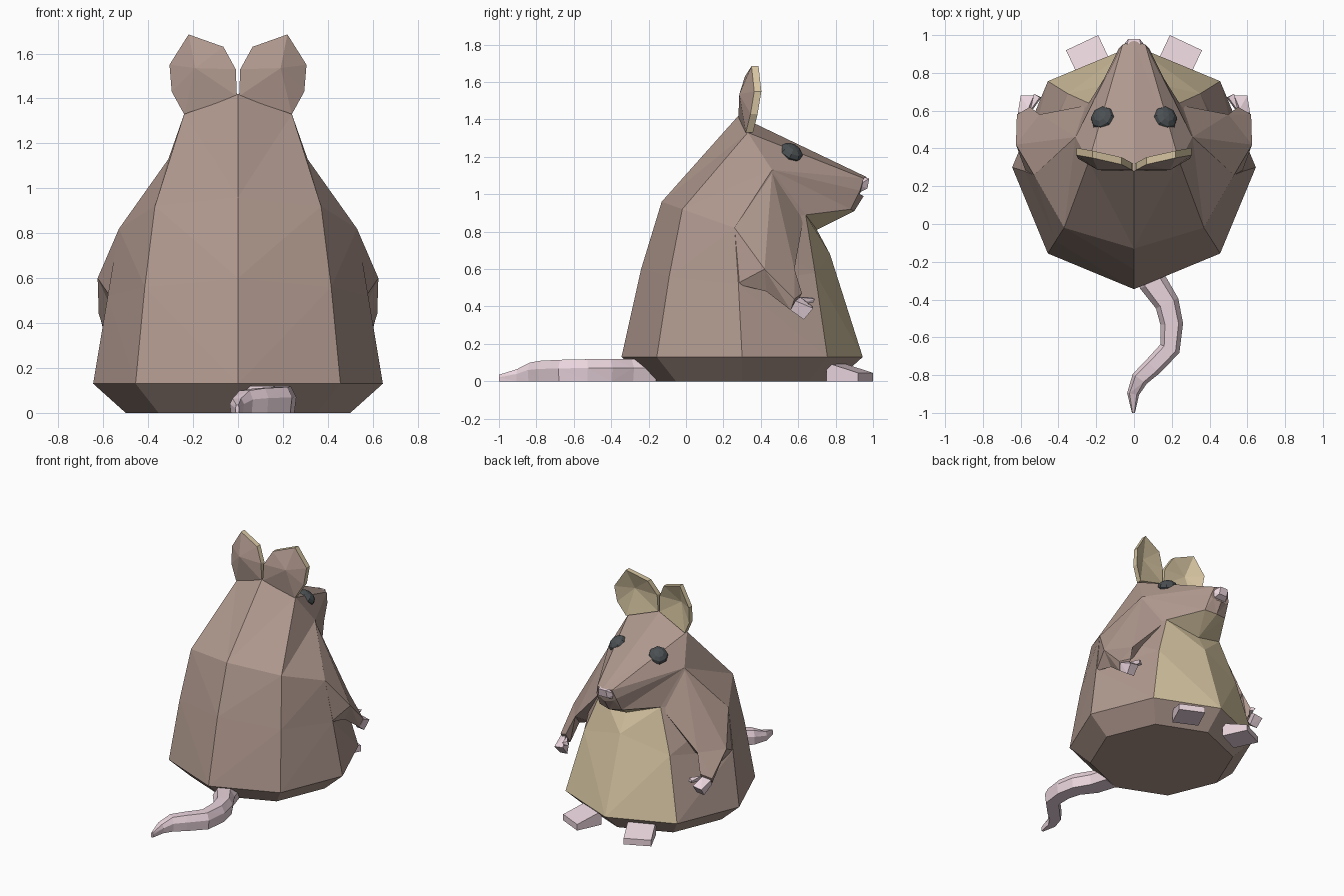
import bpy, bmesh, math
from mathutils import Vector, Matrix

if "Cube" in bpy.data.objects:
    bpy.data.objects.remove(bpy.data.objects["Cube"])


def mat(name, rgb):
    m = bpy.data.materials.new(name)
    m.diffuse_color = (*rgb, 1)
    m.use_nodes = True
    m.node_tree.nodes["Principled BSDF"].inputs["Base Color"].default_value = m.diffuse_color
    return m


FUR = mat("fur", (0.43, 0.315, 0.27))
CREAM = mat("cream", (0.68, 0.56, 0.36))
PINK = mat("pink", (0.82, 0.66, 0.72))
DARK = mat("dark", (0.07, 0.08, 0.085))


def finish(bm, name, *mats):
    bmesh.ops.recalc_face_normals(bm, faces=bm.faces)
    me = bpy.data.meshes.new(name)
    bm.to_mesh(me)
    bm.free()
    for m in mats:
        me.materials.append(m)
    ob = bpy.data.objects.new(name, me)
    bpy.context.collection.objects.link(ob)
    return ob


def loft(rings, name, *mats, pick=None):
    """Skin closed rings; pick(row, column) gives the material index."""
    bm = bmesh.new()
    vs = [[bm.verts.new(p) for p in r] for r in rings]
    n = len(vs[0])
    for r in range(len(vs) - 1):
        for c in range(n):
            d = (c + 1) % n
            f = bm.faces.new((vs[r][c], vs[r][d], vs[r + 1][d], vs[r + 1][c]))
            f.material_index = pick(r, c) if pick else 0
    bm.faces.new(vs[0])
    bm.faces.new(vs[-1])
    bmesh.ops.triangulate(bm, faces=[f for f in bm.faces if len(f.verts) == 4],
                          quad_method='SHORT_EDGE')
    return finish(bm, name, *mats)


def hull(points, s, name, m):
    """Faceted block around the points, mirrored when s is -1."""
    bm = bmesh.new()
    for x, y, z in points:
        bm.verts.new((x * s, y, z))
    res = bmesh.ops.convex_hull(bm, input=bm.verts)
    junk = {g for g in res["geom_interior"] + res["geom_unused"]
            if isinstance(g, bmesh.types.BMVert)}
    bmesh.ops.delete(bm, geom=list(junk), context='VERTS')
    return finish(bm, name, m)


# Body and head: half rings running from back centre to front centre
def octagon(r, z):
    return [(r * math.sin(a * math.pi / 4), 0.3 - r * math.cos(a * math.pi / 4), z)
            for a in range(5)]


half_rings = [
    octagon(0.5, 0), octagon(0.645, 0.13),
    [(0, -.24, .6), (.415, -.09, .56), (.58, .28, .52), (.35, .69, .58), (0, .77, .68)],
    [(0, -.13, .96), (.37, -.02, .92), (.53, .26, .82), (.24, .64, .89), (0, .7, .81)],
    [(0, .28, 1.42), (.24, .33, 1.33), (.31, .46, 1.13), (.09, .88, .92), (0, .9, .91)],
    [(0, .97, 1.09), (.06, .95, 1.085), (.08, .93, 1.02), (.06, .93, 1.0), (0, .95, .99)],
]
rings = [h + [(-x, y, z) for x, y, z in h[3:0:-1]] for h in half_rings]
loft(rings, "body", FUR, CREAM,
     pick=lambda r, c: int(c in (3, 4) and 1 <= r <= 3))

# Nose tip
hull([(x * k, y, z) for k in (1, -1) for x, y, z in
      [(.04, .93, 1.095), (.075, .925, 1.05), (.03, .98, 1.085),
       (.035, .97, 1.03), (.05, .93, 1.01)]], 1, "nose", PINK)

# Tail lying on the ground: x, y, half width, height
path = [(.06, -.18, .075, .12), (.1, -.31, .075, .12), (.175, -.42, .065, .12),
        (.2, -.53, .06, .118), (.19, -.66, .055, .115), (.1, -.755, .05, .11),
        (.03, -.82, .045, .1), (-.005, -.9, .032, .065), (-.003, -1, .008, .035)]
tail = []
for i, (x, y, w, h) in enumerate(path):
    a, b = path[max(i - 1, 0)], path[min(i + 1, len(path) - 1)]
    side = Vector((a[1] - b[1], b[0] - a[0], 0)).normalized()
    tail.append([Vector((x, y, 0)) + side * w * u + Vector((0, 0, h * v))
                 for u, v in ((-.85, 0), (-1, .6), (-.6, 1), (.6, 1), (1, .6), (.85, 0))])
loft(tail, "tail", PINK)

for s, tag in ((1, "right"), (-1, "left")):
    # Arm and hand
    elbow = [(.625, .42, .6), (.5, .58, .6), (.57, .43, .48)]
    wrist = [(.62, .58, .44), (.55, .62, .47), (.6, .56, .38), (.54, .58, .4)]
    hull([(.53, .26, .82), (.31, .46, 1.12), (.24, .63, .88), (.57, .27, .52),
          (.42, .5, .55)] + elbow, s, "upper_arm_" + tag, FUR)
    hull(elbow + wrist, s, "forearm_" + tag, FUR)
    hull([(.615, .585, .43), (.56, .61, .45), (.6, .56, .38), (.55, .58, .39),
          (.6, .68, .39), (.53, .68, .4), (.59, .63, .33), (.53, .63, .335)],
         s, "hand_" + tag, PINK)
    hull([(.55, .6, .45), (.54, .6, .41), (.5, .67, .45), (.49, .67, .42),
          (.53, .69, .44), (.52, .68, .42)], s, "thumb_" + tag, PINK)

    # Foot
    foot = [(.19, 1.0), (.36, .92), (.28, .75), (.11, .83)]
    hull([(x, y, 0) for x, y in foot]
         + [(x, y, h) for (x, y), h in zip(foot, (.045, .045, .1, .1))],
         s, "foot_" + tag, PINK)

    # Cupped ear: brown back, cream rim and front
    rim = [(0.005, .28, 1.41), (.01, .285, 1.53), (.065, .315, 1.63), (.22, .35, 1.685),
           (.305, .365, 1.55), (.295, .345, 1.43), (.24, .32, 1.33)]
    bm = bmesh.new()
    back = [bm.verts.new((x * s, y, z)) for x, y, z in rim]
    front = [bm.verts.new((x * s, y + .038, z)) for x, y, z in rim]
    for ring, y, m in ((back, .285, 0), (front, .325, 1)):
        mid = bm.verts.new((.19 * s, y, 1.535))
        for i in range(7):
            f = bm.faces.new((ring[i], ring[(i + 1) % 7], mid))
            f.material_index = m
    for i in range(7):
        j = (i + 1) % 7
        bm.faces.new((back[i], back[j], front[j], front[i])).material_index = 1
    finish(bm, "ear_" + tag, FUR, CREAM)

    # Eye: flattened ball resting on the edge of the face
    bm = bmesh.new()
    bmesh.ops.create_uvsphere(bm, u_segments=8, v_segments=6, radius=1)
    normal = Vector((.4 * s, .4, .75))
    turn = normal.to_track_quat('Z', 'Y').to_matrix().to_4x4()
    bmesh.ops.transform(bm, verts=bm.verts,
                        matrix=Matrix.Translation((.165 * s, .56, 1.222))
                        @ turn @ Matrix.Diagonal((.068, .068, .045, 1)))
    finish(bm, "eye_" + tag, DARK)
